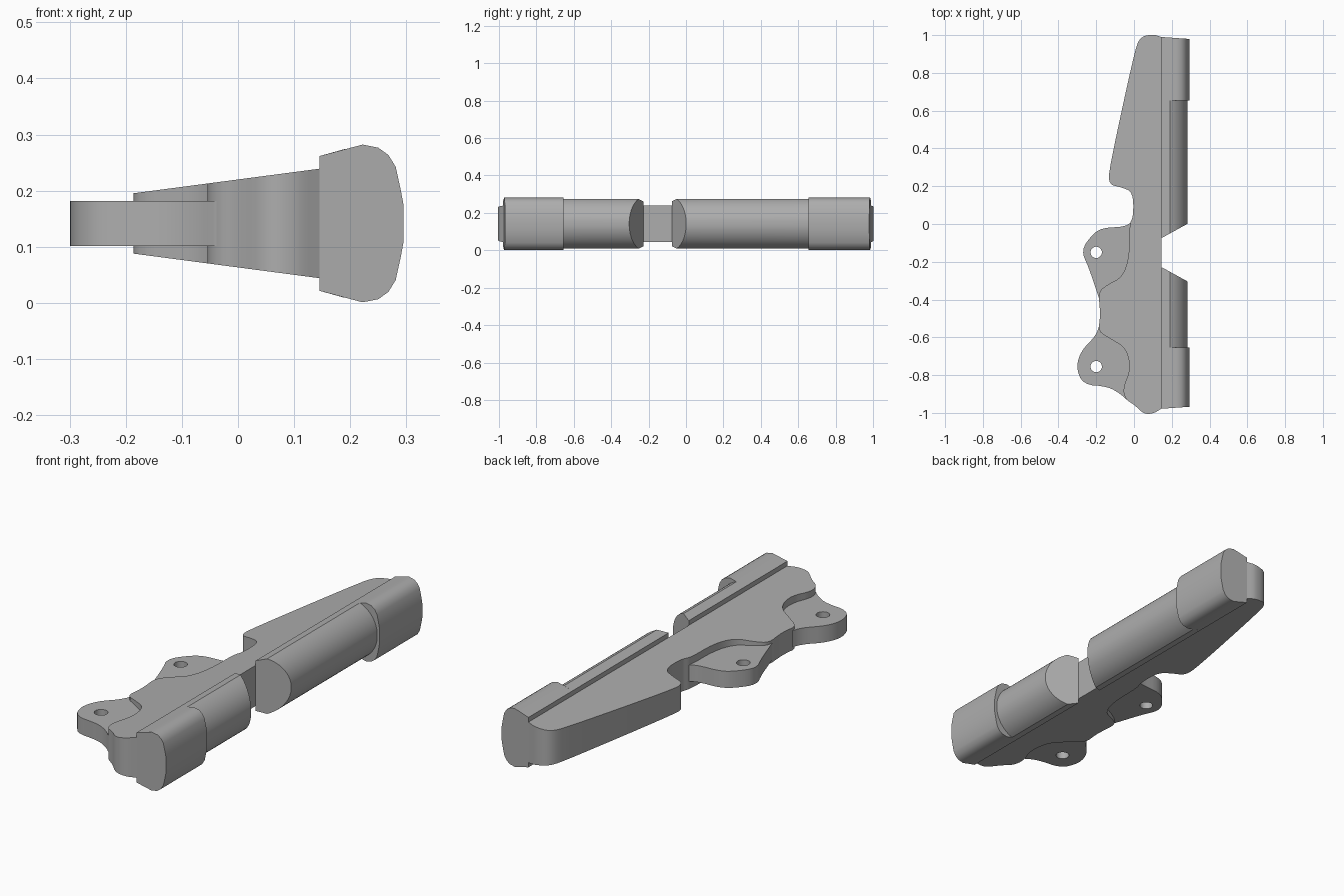
import bpy, bmesh, math

if "Cube" in bpy.data.objects:
    bpy.data.objects.remove(bpy.data.objects["Cube"], do_unlink=True)

MID = 0.1415    # height of the symmetry plane
JOIN = 0.145    # x where the body meets the bars

grey = bpy.data.materials.new("plain grey")
grey.use_nodes = True
colour = (0.42, 0.42, 0.42, 1)
grey.diffuse_color = colour
grey.node_tree.nodes["Principled BSDF"].inputs["Base Color"].default_value = colour


def rounded(points, rounds=2):
    """Cut the corners of an open path, keeping both ends."""
    for _ in range(rounds):
        path = [points[0]]
        for a, b in zip(points, points[1:]):
            for t in (0.25, 0.75):
                path.append(tuple(p + (q - p) * t for p, q in zip(a, b)))
        points = path + [points[-1]]
    return points


def solid(name, lower, upper):
    """Join two matching outlines into a closed solid."""
    bm = bmesh.new()
    a = [bm.verts.new(p) for p in lower]
    b = [bm.verts.new(p) for p in upper]
    bm.faces.new(a)
    bm.faces.new(b)
    for i in range(len(a)):
        j = (i + 1) % len(a)
        bm.faces.new((a[i], a[j], b[j], b[i]))
    bmesh.ops.recalc_face_normals(bm, faces=bm.faces)
    mesh = bpy.data.meshes.new(name)
    bm.to_mesh(mesh)
    bm.free()
    mesh.materials.append(grey)
    ob = bpy.data.objects.new(name, mesh)
    bpy.context.collection.objects.link(ob)
    return ob


def smooth(ob):
    bpy.ops.object.select_all(action='DESELECT')
    ob.select_set(True)
    bpy.context.view_layer.objects.active = ob
    bpy.ops.object.shade_smooth_by_angle(angle=math.radians(32))


def plate(name, outline, half):
    """Plan outline thickened about the middle plane by half(x)."""
    return solid(name, [(x, y, MID - half(x)) for x, y in outline],
                 [(x, y, MID + half(x)) for x, y in outline])


def bar(name, section, start, end):
    """Section in x and height, run along y between slanted ends."""
    loop = section + [(x, -h) for x, h in reversed(section)]
    return solid(name, [(x, start(x), MID + h) for x, h in loop],
                 [(x, end(x), MID + h) for x, h in loop])


def slant(y, slope):
    return lambda x: y + slope * (x - JOIN)


# Tapered body
body_path = [(JOIN, 0.99), (0.1, 1.005), (0.03, 0.99), (0, 0.9), (-0.13, 0.3),
             (-0.135, 0.21), (-0.07, 0.195), (-0.005, 0.17), (-0.003, 0.04),
             (-0.025, 0), (-0.025, -0.17), (-0.06, -0.28), (-0.14, -0.32),
             (-0.19, -0.36), (-0.18, -0.45), (-0.18, -0.5), (-0.19, -0.57),
             (-0.12, -0.61), (-0.04, -0.66), (-0.018, -0.77), (-0.06, -0.87),
             (-0.045, -0.93), (0, -0.955), (0.05, -1.005), (0.1, -1.005),
             (JOIN, -0.978)]
smooth(plate("body", rounded(body_path), lambda x: 0.0975 + 0.132 * (x - JOIN)))

# Mounting tabs, each with a bolt hole
tabs = {
    "middle_tab": ([(0.02, 0), (-0.015, 0.01), (-0.05, -0.015), (-0.17, -0.02),
                    (-0.225, -0.06), (-0.28, -0.14), (-0.24, -0.23),
                    (-0.2, -0.35), (-0.18, -0.41), (0.02, -0.41)], -0.15),
    "front_tab": ([(0.02, -0.5), (-0.18, -0.52), (-0.2, -0.59), (-0.28, -0.67),
                   (-0.307, -0.76), (-0.27, -0.85), (-0.14, -0.86),
                   (-0.07, -0.9), (-0.03, -0.94), (0.02, -0.94)], -0.755),
}
for name, (path, hole_y) in tabs.items():
    tab = plate(name, rounded(path), lambda x: 0.04)
    bpy.ops.mesh.primitive_cylinder_add(vertices=32, radius=0.03, depth=0.3,
                                        location=(-0.2, hole_y, MID))
    cutter = bpy.context.object
    cutter.hide_render = True
    cutter.data.materials.append(grey)
    hole = tab.modifiers.new("bolt hole", 'BOOLEAN')
    hole.operation = 'DIFFERENCE'
    hole.solver = 'EXACT'
    hole.object = cutter
    bpy.context.view_layer.objects.active = tab
    bpy.ops.object.modifier_apply(modifier=hole.name)
    bpy.data.objects.remove(cutter, do_unlink=True)
    smooth(tab)

# Thick end grips
grip = [(JOIN, 0.12), (0.222, 0.1405), (0.25, 0.135), (0.268, 0.122),
        (0.281, 0.101), (0.29, 0.06), (0.295, 0.033)]
smooth(bar("back_grip", grip, slant(0.655, 0), slant(0.99, -0.07)))
smooth(bar("front_grip", grip, slant(-0.978, 0.07), slant(-0.655, 0)))

# Round-faced rods with angled inner ends
edge_x, edge_h, bulge = 0.19, 0.1325, 0.093
radius = (edge_h ** 2 + bulge ** 2) / (2 * bulge)
spread = math.asin(edge_h / radius)
rod = [(JOIN, 0.12)]
for i in range(12):
    a = spread * (1 - (i + 0.0) / 12)
    rod.append((edge_x + bulge - radius * (1 - math.cos(a)), radius * math.sin(a)))
smooth(bar("back_rod", rod, slant(-0.075, 0.55), slant(0.655, 0)))
smooth(bar("front_rod", rod, slant(-0.655, 0), slant(-0.228, -0.55)))
